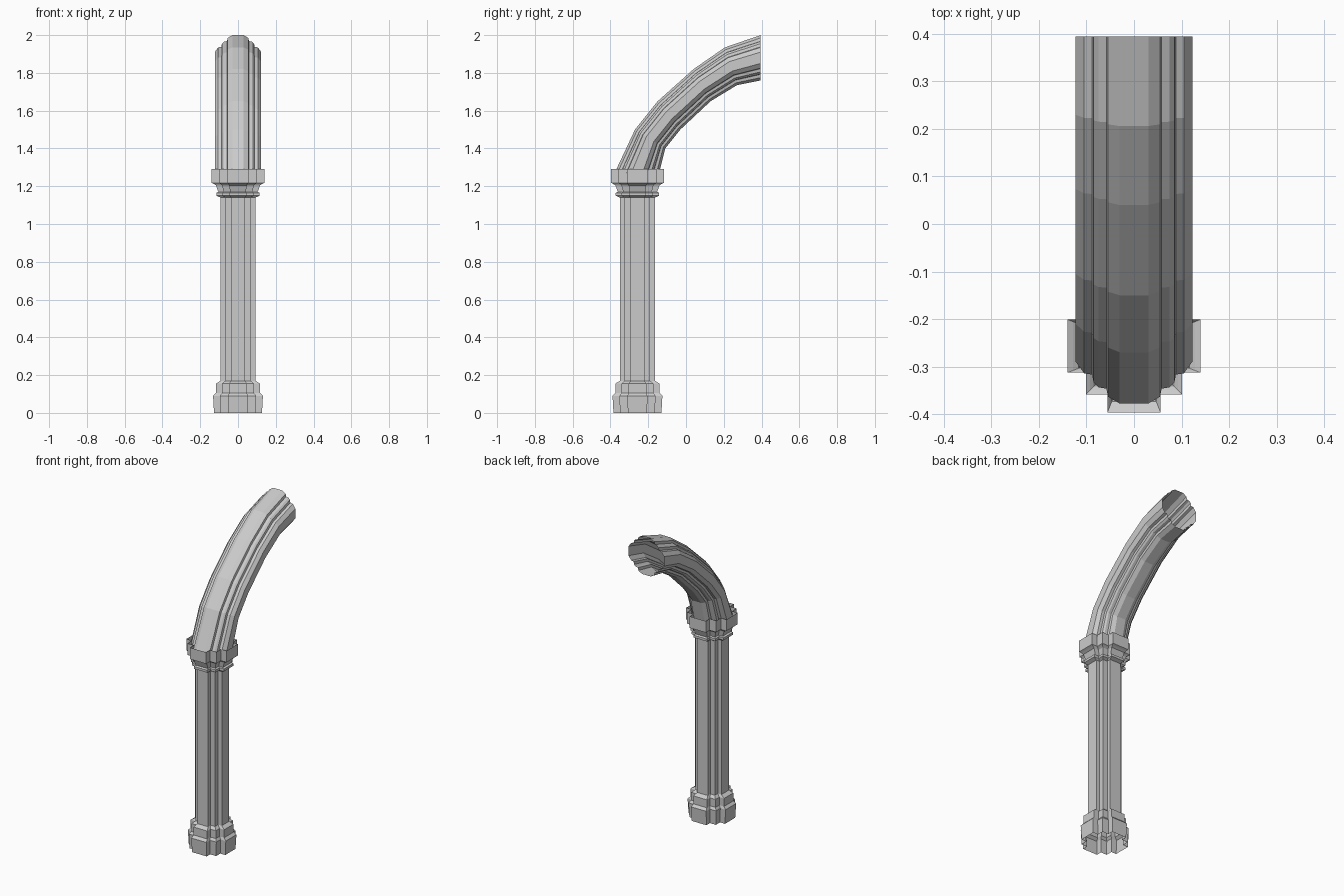
import bpy

if "Cube" in bpy.data.objects:
    bpy.data.objects.remove(bpy.data.objects["Cube"])

CY = -0.257  # column axis


def loft(name, rings):
    """Join equal-length closed rings into an open-ended tube."""
    n = len(rings[0])
    verts = [p for ring in rings for p in ring]
    faces = [(r * n + i, r * n + (i + 1) % n, (r + 1) * n + (i + 1) % n, (r + 1) * n + i)
             for r in range(len(rings) - 1) for i in range(n)]
    mesh = bpy.data.meshes.new(name)
    mesh.from_pydata(verts, [], faces)
    obj = bpy.data.objects.new(name, mesh)
    bpy.context.collection.objects.link(obj)
    return obj


def four_way(quadrant):
    """Mirror a first-quadrant outline (ordered +x to +y) into a closed loop."""
    q = quadrant
    return (q + [(-x, y) for x, y in reversed(q)] + [(-x, -y) for x, y in q]
            + [(x, -y) for x, y in reversed(q)])


# Stepped plan shared by every column part, unit half-width
plan = four_way([(1, .40), (.725, .40), (.725, .725), (.40, .725), (.40, 1)])


def column_part(name, profile):
    return loft(name, [[(x * r, CY + y * r, z) for x, y in plan] for r, z in profile])


column_part("column_base", [(.127, 0), (.132, .09), (.117, .105), (.117, .155), (.093, .17)])
column_part("column_shaft", [(.093, .17), (.093, 1.14)])
column_part("column_capital", [(.093, 1.14), (.115, 1.15), (.115, 1.165), (.104, 1.17),
                               (.117, 1.205), (.128, 1.212), (.14, 1.218), (.14, 1.29)])

# Moulded rib section: x is the width, y runs from inner (-) to outer (+) edge
section = four_way([(.123, .03), (.105, .055), (.088, .058), (.085, .075),
                    (.075, .085), (.058, .088), (.055, .105), (.03, .12)])

# Matching outer and inner points (y, z) along the arch
outer = [(-.378, 1.27), (-.27, 1.50), (-.15, 1.65), (.04, 1.82), (.206, 1.935), (.395, 2.0)]
inner = [(-.142, 1.27), (-.11, 1.40), (-.03, 1.50), (.13, 1.65), (.27, 1.735), (.395, 1.76)]
rings = []
for (oy, oz), (iy, iz) in zip(outer, inner):
    ring = []
    for x, v in section:
        t = (v + .12) / .24
        ring.append((x, iy + (oy - iy) * t, iz + (oz - iz) * t))
    rings.append(ring)
loft("arch_rib", [list(reversed(r)) for r in rings[::-1]])
